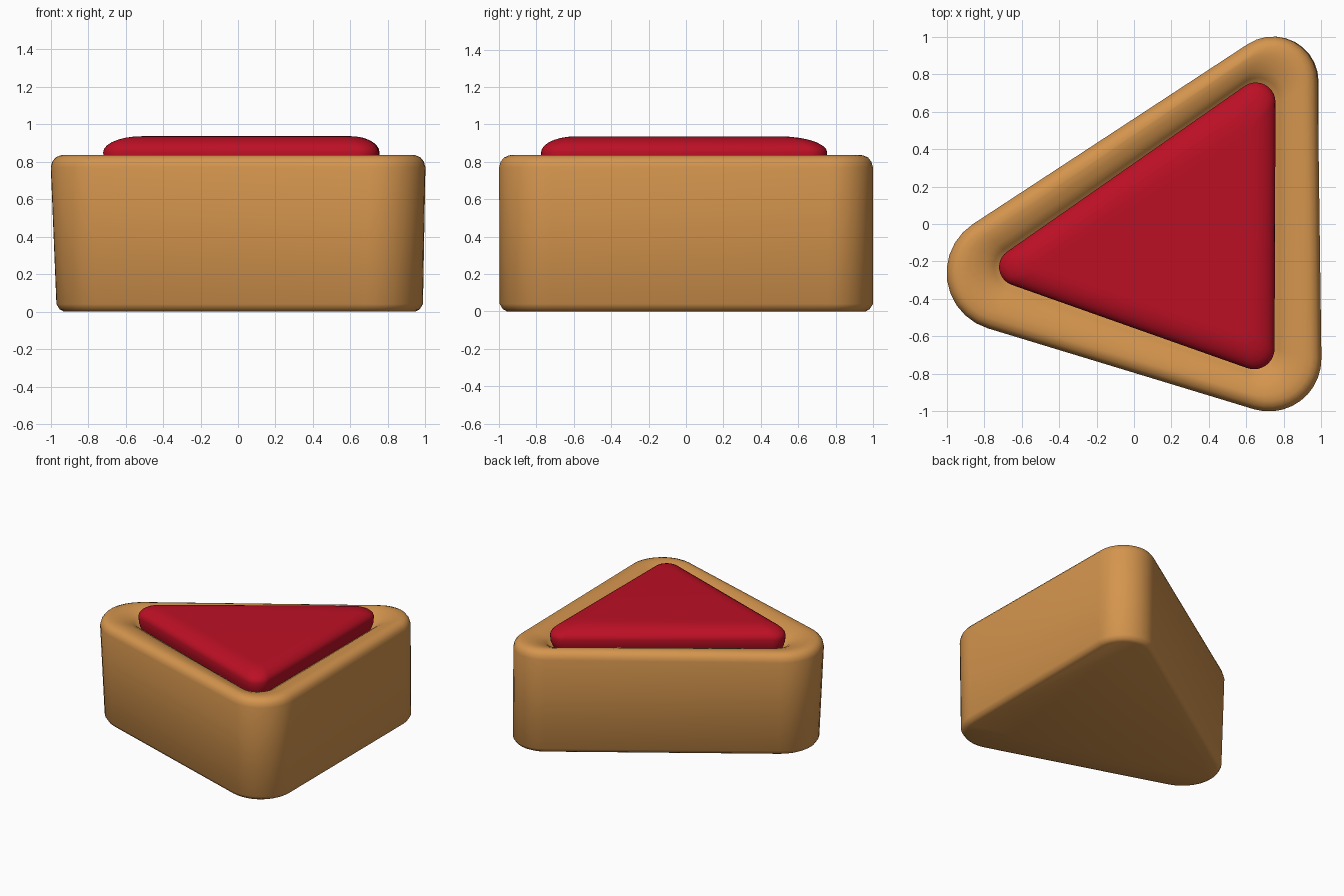
import bpy, bmesh, math

if "Cube" in bpy.data.objects:
    bpy.data.objects.remove(bpy.data.objects["Cube"])

# Each outline is three corner circles (x, y, radius), counter-clockwise
TOP = [(0.74, 0.76, 0.24), (-0.69, -0.26, 0.31), (0.72, -0.72, 0.28)]
BASE = [(0.745, 0.76, 0.24), (-0.68, -0.25, 0.29), (0.715, -0.725, 0.272)]
JAM = [(0.65, 0.65, 0.105), (-0.62, -0.23, 0.10), (0.64, -0.665, 0.11)]
JAM_TOP = [(0.57, 0.47, 0.03), (-0.48, -0.21, 0.03), (0.57, -0.56, 0.03)]


def mix(a, b, t):
    return [tuple(p + (q - p) * t for p, q in zip(u, v)) for u, v in zip(a, b)]


def inset(a, d):
    return [(x, y, r - d) for x, y, r in a]


def outline(circles, seg=10):
    """Points round a triangle whose corners are joined by common tangents."""
    normals = []
    for i in range(3):
        x1, y1, r1 = circles[i]
        x2, y2, r2 = circles[(i + 1) % 3]
        d = math.hypot(x2 - x1, y2 - y1)
        normals.append(math.atan2(y2 - y1, x2 - x1) - math.pi / 2 + math.asin((r1 - r2) / d))
    pts = []
    for i, (x, y, r) in enumerate(circles):
        a0 = normals[i - 1]
        sweep = (normals[i] - a0) % (2 * math.pi)
        for k in range(seg + 1):
            a = a0 + sweep * k / seg
            pts.append((x + r * math.cos(a), y + r * math.sin(a)))
    return pts


def loft(name, levels, mat):
    """Skin a stack of (z, circles) outlines and cap both ends."""
    bm = bmesh.new()
    rings = [[bm.verts.new((x, y, z)) for x, y in outline(c)] for z, c in levels]
    n = len(rings[0])
    for a, b in zip(rings, rings[1:]):
        for i in range(n):
            j = (i + 1) % n
            bm.faces.new((a[i], a[j], b[j], b[i]))
    bm.faces.new(rings[0][::-1])
    bm.faces.new(rings[-1])
    bmesh.ops.recalc_face_normals(bm, faces=bm.faces)
    me = bpy.data.meshes.new(name)
    bm.to_mesh(me)
    bm.free()
    ob = bpy.data.objects.new(name, me)
    bpy.context.collection.objects.link(ob)
    me.materials.append(mat)
    bpy.ops.object.select_all(action='DESELECT')
    ob.select_set(True)
    bpy.context.view_layer.objects.active = ob
    bpy.ops.object.shade_smooth_by_angle(angle=math.radians(50))
    return ob


def material(name, rgb):
    m = bpy.data.materials.new(name)
    m.diffuse_color = (*rgb, 1)
    m.use_nodes = True
    m.node_tree.nodes["Principled BSDF"].inputs["Base Color"].default_value = m.diffuse_color
    return m


biscuit = material("golden biscuit", (0.66, 0.30, 0.075))
jam = material("red jam", (0.50, 0.005, 0.018))

# Biscuit: bevelled base, slightly flared wall, rounded rim dipping to the jam
loft("biscuit_base", [
    (0.0, inset(BASE, 0.04)), (0.012, inset(BASE, 0.018)), (0.04, BASE),
    (0.77, TOP), (0.80, inset(TOP, 0.008)), (0.823, inset(TOP, 0.026)),
    (0.835, inset(TOP, 0.055)), (0.836, mix(TOP, JAM, 0.38)),
    (0.828, mix(TOP, JAM, 0.55)), (0.812, mix(TOP, JAM, 0.75)),
    (0.79, mix(TOP, JAM, 0.9)), (0.765, JAM), (0.755, mix(JAM, JAM_TOP, 0.2)),
], biscuit)

# Jam: domed edge running up to a flat top
dome = [(0.85 + 0.086 * math.sin(a), mix(JAM, JAM_TOP, 1 - math.cos(a)))
        for a in (math.pi / 2 * k / 7 for k in range(8))]
loft("jam_filling", [(0.757, mix(JAM, JAM_TOP, 0.1)), (0.80, mix(JAM, JAM_TOP, 0.02))] + dome, jam)
